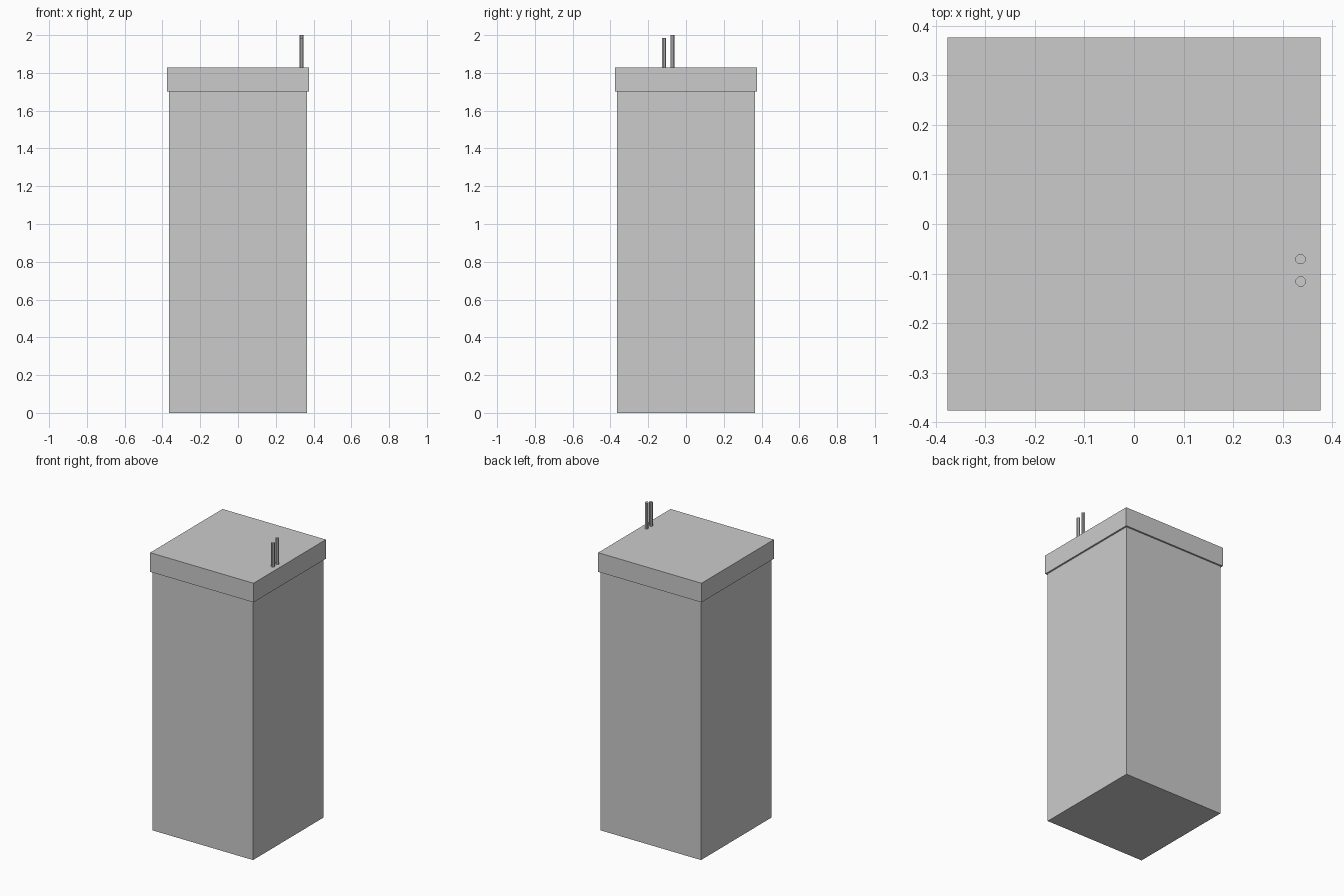
import bpy
from math import radians, cos

if "Cube" in bpy.data.objects:
    bpy.data.objects.remove(bpy.data.objects["Cube"])


def box(name, width, z0, z1):
    bpy.ops.mesh.primitive_cube_add(size=1, location=(0, 0, (z0 + z1) / 2))
    ob = bpy.context.object
    ob.name = name
    ob.scale = (width, width, z1 - z0)
    bpy.ops.object.transform_apply(location=False, rotation=False, scale=True)
    return ob


def pipe(name, x, y, z0, z1, half_width=0.01):
    # Octagonal pipe with flat sides facing the axes
    bpy.ops.mesh.primitive_cylinder_add(
        vertices=8, radius=half_width / cos(radians(22.5)), depth=z1 - z0,
        location=(x, y, (z0 + z1) / 2), rotation=(0, 0, radians(22.5)))
    bpy.context.object.name = name


BODY_TOP, LID_TOP = 1.702, 1.828

# Tall square column and its slightly wider cap
box("column_body", 0.73, 0, BODY_TOP)
box("column_cap", 0.752, BODY_TOP, LID_TOP)

# Two thin pipes near the right edge of the cap
pipe("tall_pipe", 0.336, -0.071, LID_TOP, 2.0)
pipe("short_pipe", 0.336, -0.116, LID_TOP, 1.985)
